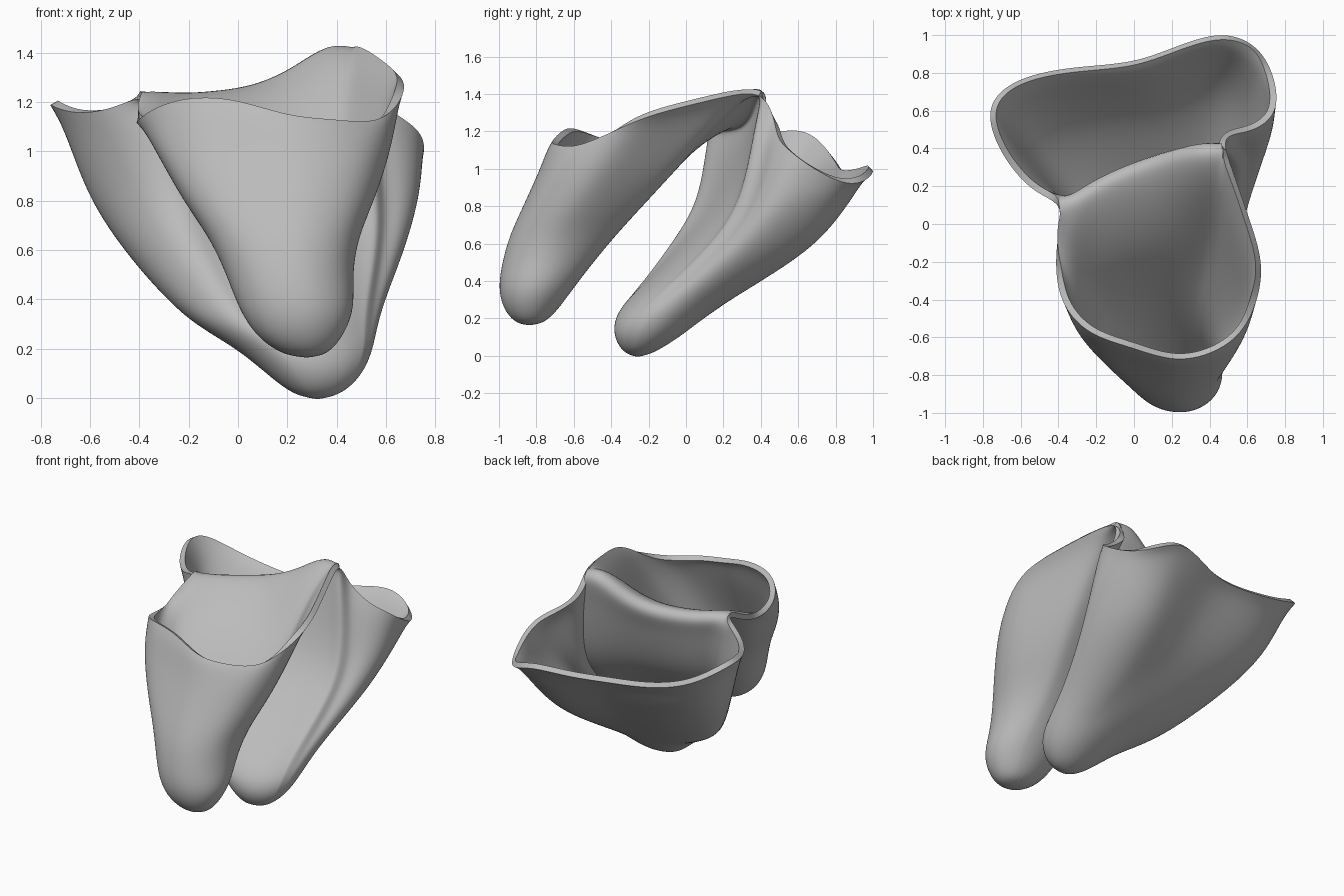
import bpy, bmesh, math

if "Cube" in bpy.data.objects:
    bpy.data.objects.remove(bpy.data.objects["Cube"])

# Saddle ridge shared by both pouches, from the right end to the left end
RIDGE = [(.475, .41, 1.42), (.38, .43, 1.46), (.23, .40, 1.34), (.07, .35, 1.26),
         (-.10, .28, 1.235), (-.25, .20, 1.225), (-.37, .11, 1.24)]

# Open rims of the two pouches, joining the ridge ends
FRONT_RIM = [(-.40, -.04, 1.14), (-.42, -.22, 1.10), (-.39, -.43, 1.15), (-.24, -.59, 1.22),
             (-.02, -.65, 1.22), (.20, -.73, 1.14), (.39, -.70, 1.13), (.56, -.60, 1.11),
             (.65, -.43, 1.18), (.69, -.22, 1.28), (.62, 0, 1.335), (.545, .22, 1.39)]
REAR_RIM = [(-.53, .16, 1.16), (-.69, .34, 1.15), (-.78, .55, 1.20), (-.74, .69, 1.17),
            (-.57, .79, 1.06), (-.30, .835, .99), (0, .85, .96), (.22, .94, .97),
            (.45, 1.02, 1.01), (.62, .97, .93), (.72, .85, .91), (.765, .68, 1.00),
            (.74, .56, 1.09), (.62, .485, 1.16), (.49, .475, 1.27)]

# Level sections: z, x range, y range, roundness
FRONT_LEVELS = [(1.0, -.34, .635, -.79, -.04, .10), (.8, -.23, .565, -.88, -.22, .4),
                (.65, -.12, .495, -.95, -.36, .65), (.5, -.05, .47, -.99, -.49, .9),
                (.36, 0, .48, -1.01, -.6, 1), (.25, .07, .43, -.98, -.68, 1),
                (.18, .17, .37, -.92, -.75, 1)]
REAR_LEVELS = [(.82, -.63, .75, .04, .90, .15), (.6, -.48, .685, -.11, .74, .32),
               (.42, -.32, .61, -.24, .47, .55), (.3, -.19, .57, -.34, .27, .8),
               (.2, -.01, .55, -.39, .1, 1), (.1, .11, .51, -.39, -.03, 1),
               (.02, .21, .43, -.34, -.16, 1)]


def add_pouch(bm, rim, levels, tip, bias):
    """Loft a pouch down to a rounded tip; bias makes its front right side rounder."""
    xs, ys = [p[0] for p in rim], [p[1] for p in rim]
    x0, x1, y0, y1 = min(xs), max(xs), min(ys), max(ys)
    unit = [((2 * x - x0 - x1) / (x1 - x0), (2 * y - y0 - y1) / (y1 - y0)) for x, y in zip(xs, ys)]
    rings = [list(rim)]
    for z, left, right, front, back, roundness in levels:
        ring = []
        for u, v in unit:
            r = math.hypot(u, v)
            blend = roundness ** (1 + bias * (v - u))
            u += (u / r - u) * blend
            v += (v / r - v) * blend
            ring.append(((left + right + u * (right - left)) / 2,
                         (front + back + v * (back - front)) / 2, z))
        rings.append(ring)
    # Shoulder ring that rounds the ridge over
    rings.insert(1, [(a[0] + (b[0] - a[0]) * .4, a[1] + (b[1] - a[1]) * .4,
                      a[2] + (b[2] - a[2]) * .27) for a, b in zip(rings[0], rings[1])])
    rings = [[bm.verts.new(p) for p in ring] for ring in rings]
    n = len(rim)
    for a, b in zip(rings, rings[1:]):
        for i in range(n):
            j = (i + 1) % n
            bm.faces.new((a[i], a[j], b[j], b[i]))
    end = bm.verts.new(tip)
    for i in range(n):
        bm.faces.new((rings[-1][i], rings[-1][(i + 1) % n], end))


# Two pouches welded along the ridge
bm = bmesh.new()
add_pouch(bm, RIDGE + FRONT_RIM, FRONT_LEVELS, (.28, -.84, .16), 0)
add_pouch(bm, RIDGE[::-1] + REAR_RIM[::-1], REAR_LEVELS, (.32, -.26, -.01), .65)
bmesh.ops.remove_doubles(bm, verts=bm.verts, dist=.001)
bmesh.ops.recalc_face_normals(bm, faces=bm.faces)
lowest = min(bm.faces, key=lambda f: f.calc_center_median().z)
if lowest.normal.z > 0:
    bmesh.ops.reverse_faces(bm, faces=bm.faces)
mesh = bpy.data.meshes.new("twin_pouch_shell")
bm.to_mesh(mesh)
bm.free()
shell = bpy.data.objects.new("twin_pouch_shell", mesh)
bpy.context.collection.objects.link(shell)

# Smooth surface with a thin wall
smooth = shell.modifiers.new("smooth", "SUBSURF")
smooth.levels = smooth.render_levels = 3
wall = shell.modifiers.new("wall", "SOLIDIFY")
wall.thickness = .035
wall.offset = -1
bpy.context.view_layer.objects.active = shell
shell.select_set(True)
for name in ("smooth", "wall"):
    bpy.ops.object.modifier_apply(modifier=name)
bpy.ops.object.shade_smooth_by_angle(angle=math.radians(40))

# Plain grey
grey = bpy.data.materials.new("plain_grey")
grey.use_nodes = True
colour = (.5, .5, .5, 1)
grey.diffuse_color = colour
grey.node_tree.nodes["Principled BSDF"].inputs["Base Color"].default_value = colour
shell.data.materials.append(grey)
